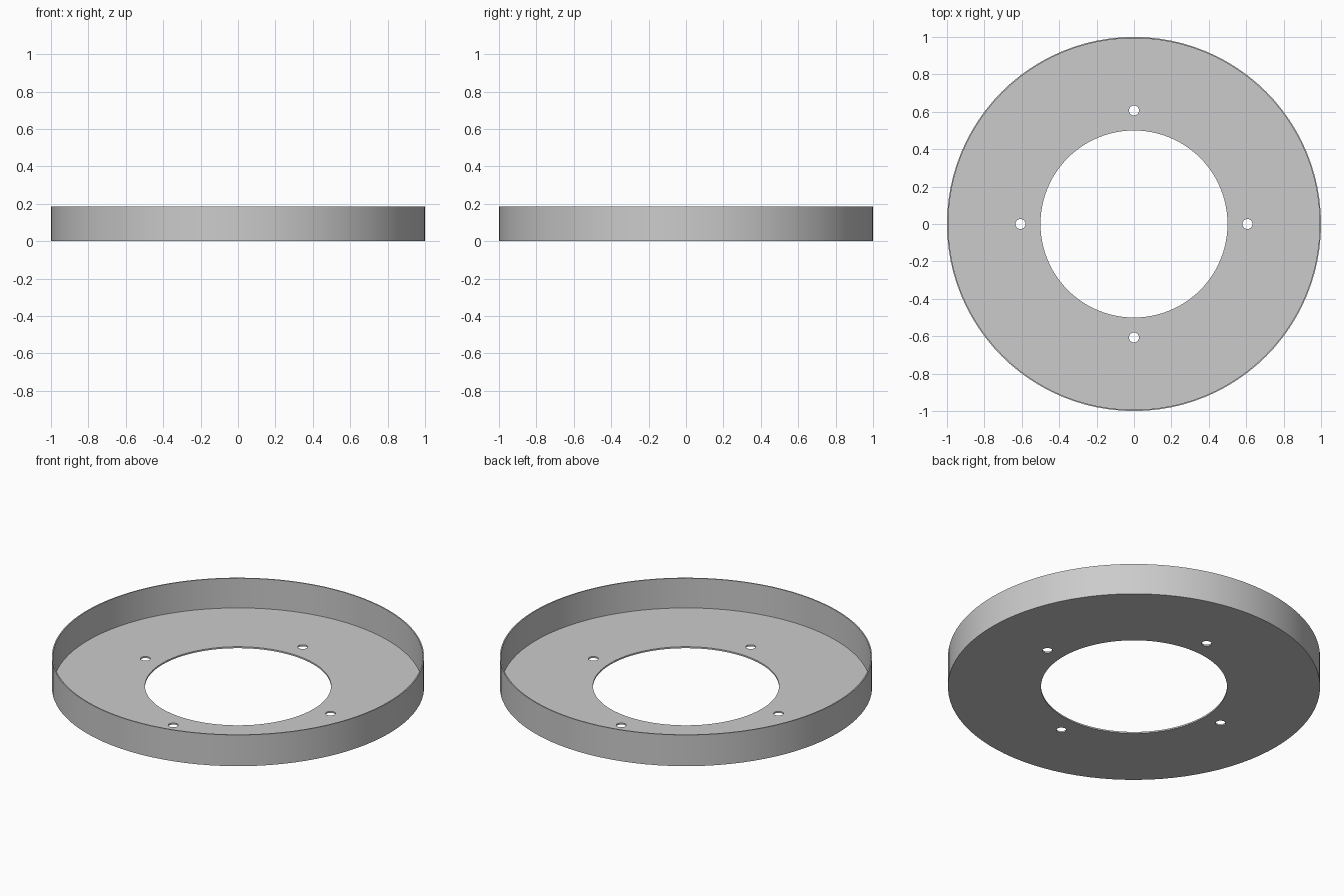
import bpy, bmesh, math
from mathutils import Matrix

if "Cube" in bpy.data.objects:
    bpy.data.objects.remove(bpy.data.objects["Cube"])

OUTER, INNER, HEIGHT = 1.0, 0.5, 0.185
WALL, FLOOR = 0.007, 0.009
BOLT_CIRCLE, BOLT_RADIUS = 0.607, 0.027
SEGMENTS = 96

grey = bpy.data.materials.new("plain grey")
grey.use_nodes = True
colour = (0.6, 0.6, 0.6, 1)
grey.diffuse_color = colour
grey.node_tree.nodes["Principled BSDF"].inputs["Base Color"].default_value = colour


def make_object(name, bm):
    bmesh.ops.recalc_face_normals(bm, faces=bm.faces)
    mesh = bpy.data.meshes.new(name)
    bm.to_mesh(mesh)
    bm.free()
    obj = bpy.data.objects.new(name, mesh)
    bpy.context.collection.objects.link(obj)
    mesh.materials.append(grey)
    return obj


# Ring tray: thin L-shaped section turned around the vertical axis
profile = [(INNER, 0), (OUTER, 0), (OUTER, HEIGHT), (OUTER - WALL, HEIGHT),
           (OUTER - WALL, FLOOR), (INNER, FLOOR)]
bm = bmesh.new()
rings = []
for i in range(SEGMENTS):
    a = math.tau * i / SEGMENTS
    rings.append([bm.verts.new((r * math.cos(a), r * math.sin(a), z)) for r, z in profile])
for i, ring in enumerate(rings):
    following = rings[(i + 1) % SEGMENTS]
    for j in range(len(profile)):
        k = (j + 1) % len(profile)
        bm.faces.new((ring[j], following[j], following[k], ring[k]))
tray = make_object("ring_tray", bm)

# Four bolt holes through the floor
bm = bmesh.new()
for i in range(4):
    a = math.tau * i / 4
    place = Matrix.Translation((BOLT_CIRCLE * math.cos(a), BOLT_CIRCLE * math.sin(a), 0))
    bmesh.ops.create_cone(bm, cap_ends=True, segments=24, radius1=BOLT_RADIUS,
                          radius2=BOLT_RADIUS, depth=0.1, matrix=place)
cutter = make_object("bolt_hole_cutter", bm)
cutter.hide_render = True

holes = tray.modifiers.new("bolt_holes", "BOOLEAN")
holes.operation = "DIFFERENCE"
holes.solver = "EXACT"
holes.object = cutter

bpy.ops.object.select_all(action="DESELECT")
tray.select_set(True)
bpy.context.view_layer.objects.active = tray
bpy.ops.object.modifier_apply(modifier=holes.name)
bpy.data.objects.remove(cutter)
bpy.ops.object.shade_smooth_by_angle(angle=math.radians(30))
